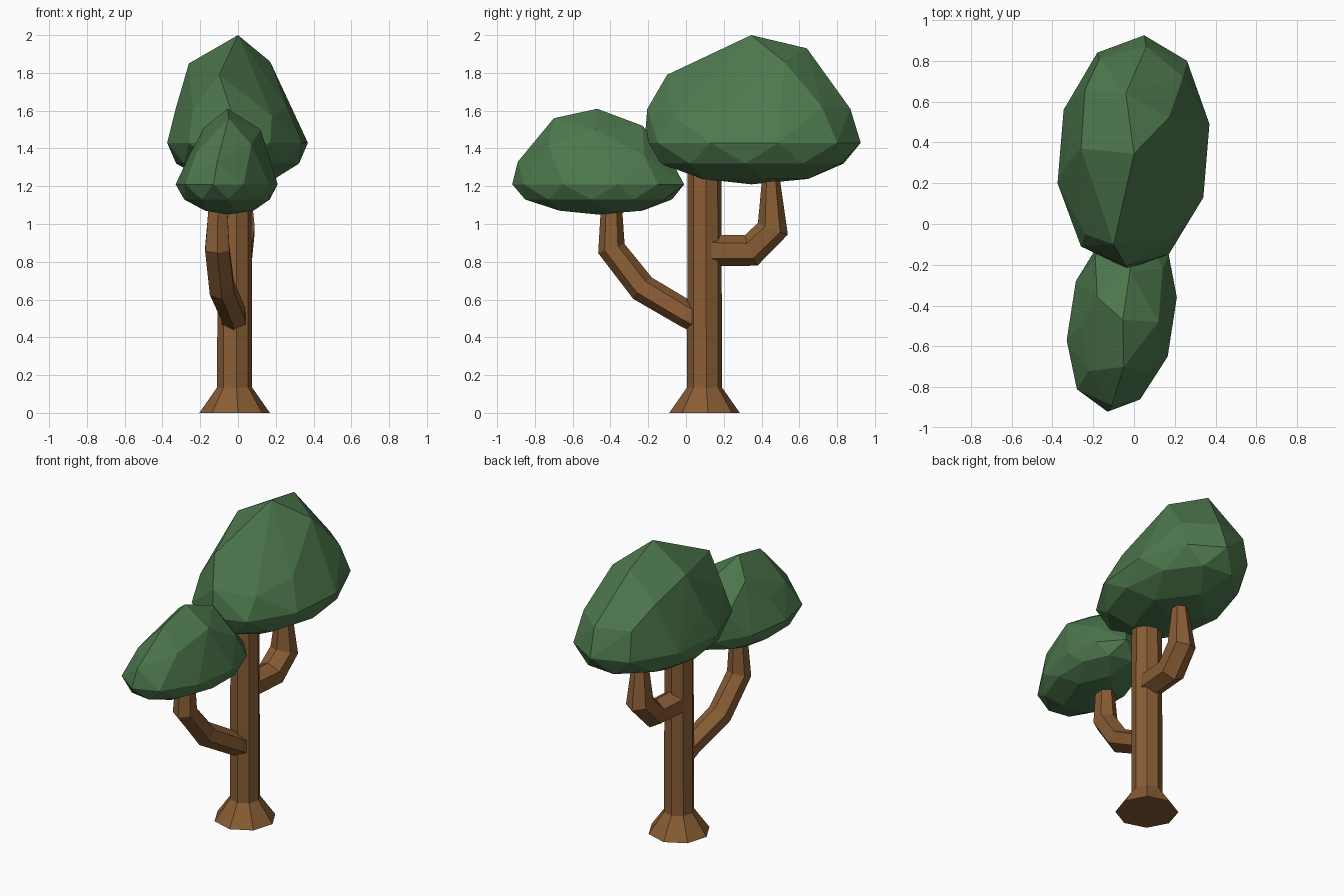
import bpy, bmesh, math
from mathutils import Vector

if "Cube" in bpy.data.objects:
    bpy.data.objects.remove(bpy.data.objects["Cube"])


def material(name, color):
    m = bpy.data.materials.new(name)
    m.diffuse_color = color
    m.use_nodes = True
    m.node_tree.nodes["Principled BSDF"].inputs["Base Color"].default_value = m.diffuse_color
    return m


bark = material("bark", (0.25, 0.11, 0.035, 1))
leaf = material("leaf", (0.075, 0.19, 0.075, 1))


def finish(bm, name, mat):
    bmesh.ops.recalc_face_normals(bm, faces=bm.faces)
    mesh = bpy.data.meshes.new(name)
    bm.to_mesh(mesh)
    bm.free()
    mesh.materials.append(mat)
    bpy.context.collection.objects.link(bpy.data.objects.new(name, mesh))


def tube(name, path, sides, turn=0.0):
    """Faceted limb through (x, y, z, radius) stations."""
    bm = bmesh.new()
    pts = [Vector(p[:3]) for p in path]
    rings = []
    for i, p in enumerate(pts):
        t = Vector()
        if i > 0:
            t += (p - pts[i - 1]).normalized()
        if i < len(pts) - 1:
            t += (pts[i + 1] - p).normalized()
        t.normalize()
        u = Vector((1, 0, 0))
        u = (u - t * u.dot(t)).normalized()
        v = t.cross(u)
        ring = []
        for k in range(sides):
            a = turn + math.tau * k / sides
            ring.append(bm.verts.new(p + path[i][3] * (u * math.cos(a) + v * math.sin(a))))
        rings.append(ring)
    for a, b in zip(rings, rings[1:]):
        for k in range(sides):
            n = (k + 1) % sides
            bm.faces.new((a[k], a[n], b[n], b[k]))
    bm.faces.new(rings[0])
    bm.faces.new(rings[-1])
    finish(bm, name, bark)


def canopy(name, outline, z, depth, crown):
    """Faceted hull: widest outline at z, shrinking rings below, crown points above."""
    n = len(outline)
    c = sum((Vector(p) for p in outline), Vector((0, 0))) / n
    pts = [Vector((x, y, z)) for x, y in outline]
    for i in range(n):
        p, q = Vector(outline[i]), Vector(outline[(i + 1) % n])
        low = c + ((p + q) / 2 - c) * 0.91
        pts.append(Vector((*low, z - depth * 0.5)))
        if i % 2 == 0:
            pts.append(Vector((*(c + (p - c) * 0.52), z - depth * 0.87)))
    pts.append(Vector((*c, z - depth)))
    pts += [Vector(p) for p in crown]
    bm = bmesh.new()
    for p in pts:
        bm.verts.new(p)
    res = bmesh.ops.convex_hull(bm, input=bm.verts)
    junk = {g for g in res["geom_interior"] + res["geom_unused"]
            if isinstance(g, bmesh.types.BMVert)}
    bmesh.ops.delete(bm, geom=list(junk), context='VERTS')
    finish(bm, name, leaf)


# Trunk with flared foot
tube("trunk", [(-0.018, 0.098, 0, 0.188), (-0.018, 0.098, 0.135, 0.093),
               (-0.018, 0.098, 1.3, 0.09)], 8, 0.1)

# Branches
tube("front_branch", [(-0.02, 0.09, 0.48, 0.072), (-0.025, 0.0, 0.525, 0.072),
                      (-0.085, -0.23, 0.66, 0.075), (-0.11, -0.395, 0.87, 0.074),
                      (-0.105, -0.395, 1.15, 0.052)], 6, math.pi / 6)
tube("back_branch", [(-0.018, 0.1, 0.86, 0.085), (0.0, 0.345, 0.86, 0.087),
                     (0.015, 0.46, 0.975, 0.085), (0.02, 0.448, 1.3, 0.04)], 6, math.pi / 6)

# Large back canopy
canopy("large_canopy",
       [(0.05, 0.925), (0.26, 0.80), (0.37, 0.49), (0.34, 0.13), (0.17, -0.15),
        (-0.03, -0.22), (-0.26, -0.11), (-0.375, 0.2), (-0.345, 0.56), (-0.18, 0.84)],
       1.43, 0.22,
       [(0, 0.345, 2.0), (-0.04, 0.64, 1.93), (-0.26, 0.37, 1.85), (0.17, 0.52, 1.86),
        (-0.1, -0.1, 1.79), (-0.24, 0.66, 1.76), (0.06, 0.87, 1.61), (0.24, 0.72, 1.62),
        (-0.17, 0.81, 1.62), (-0.04, -0.205, 1.61), (0.18, -0.07, 1.57),
        (0.26, 0.2, 1.62), (-0.33, 0.3, 1.61), (-0.24, -0.05, 1.6)])

# Small front canopy
canopy("small_canopy",
       [(0.21, -0.36), (0.165, -0.65), (0.03, -0.86), (-0.13, -0.92), (-0.28, -0.81),
        (-0.33, -0.57), (-0.285, -0.28), (-0.15, -0.06), (0.05, -0.01), (0.17, -0.15)],
       1.21, 0.16,
       [(-0.055, -0.47, 1.61), (-0.05, -0.7, 1.56), (0.12, -0.48, 1.5), (-0.18, -0.36, 1.51),
        (-0.02, -0.23, 1.52), (-0.11, -0.89, 1.33), (0.07, -0.73, 1.42), (-0.22, -0.72, 1.38),
        (0.0, -0.08, 1.34), (0.14, -0.22, 1.36), (-0.19, -0.16, 1.36), (-0.26, -0.5, 1.36)])
